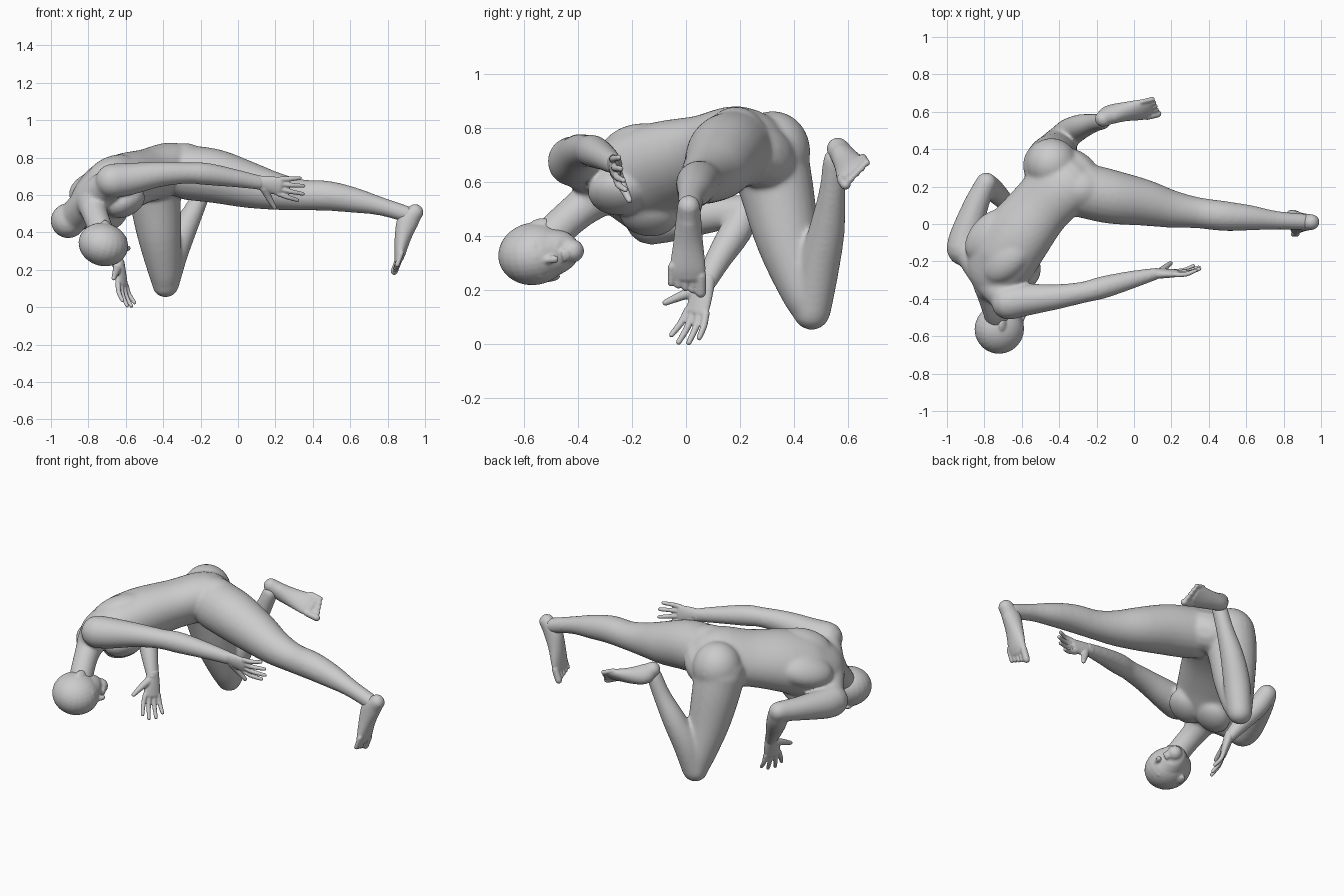
import bpy, bmesh, math
from mathutils import Vector, Matrix

if "Cube" in bpy.data.objects:
    bpy.data.objects.remove(bpy.data.objects["Cube"])

V = Vector
bm = bmesh.new()


def loft(rings, side=(0, 0, 1), seg=24, sub=4):
    """Closed tube with dome ends through rings (x, y, z, half width, half depth)."""
    side = V(side)
    R = [V(r if len(r) == 5 else (*r, r[3])) for r in rings]
    P = [2 * R[0] - R[1]] + R + [2 * R[-1] - R[-2]]
    pts = []
    for i in range(1, len(P) - 2):
        a, b, c, d = P[i - 1:i + 3]
        for k in range(sub):
            t = k / sub
            pts.append(0.5 * (2 * b + (c - a) * t + (2 * a - 5 * b + 4 * c - d) * t * t
                              + (3 * b - a - 3 * c + d) * t ** 3))
    pts.append(R[-1])
    cen = [V(p[:3]) for p in pts]
    tan = [(cen[min(i + 1, len(cen) - 1)] - cen[max(i - 1, 0)]).normalized() for i in range(len(cen))]
    full = [(c, t, p[3], p[4]) for c, t, p in zip(cen, tan, pts)]

    def dome(e, s):
        c, t, a, b = e
        return [(c + t * s * min(a, b) * math.sin(q), t, a * math.cos(q), b * math.cos(q))
                for q in (0.45, 0.9, 1.3)]
    full = dome(full[0], -1)[::-1] + full + dome(full[-1], 1)
    loops = []
    for c, t, a, b in full:
        u = (side - t * side.dot(t)).normalized()
        v = t.cross(u)
        loops.append([bm.verts.new(c + u * a * math.cos(2 * math.pi * j / seg)
                                   + v * b * math.sin(2 * math.pi * j / seg)) for j in range(seg)])
    for l0, l1 in zip(loops, loops[1:]):
        for j in range(seg):
            bm.faces.new((l0[j], l0[(j + 1) % seg], l1[(j + 1) % seg], l1[j]))
    bm.faces.new(loops[0][::-1])
    bm.faces.new(loops[-1])


def blob(c, r, axes=((1, 0, 0), (0, 1, 0), (0, 0, 1))):
    """Ellipsoid with radii r along the given axes."""
    m = Matrix([V(a).normalized() * s for a, s in zip(axes, r)]).transposed().to_4x4()
    m.translation = V(c)
    bmesh.ops.create_uvsphere(bm, u_segments=24, v_segments=16, radius=1, matrix=m)


def finish(name, voxel, smooth):
    """Fuse everything built so far into one smooth skin."""
    global bm
    bmesh.ops.recalc_face_normals(bm, faces=bm.faces)
    mesh = bpy.data.meshes.new(name)
    bm.to_mesh(mesh)
    bm.free()
    bm = bmesh.new()
    ob = bpy.data.objects.new(name, mesh)
    bpy.context.collection.objects.link(ob)
    rm = ob.modifiers.new("skin", 'REMESH')
    rm.mode, rm.voxel_size, rm.use_smooth_shade = 'VOXEL', voxel, True
    sm = ob.modifiers.new("soften", 'SMOOTH')
    sm.factor, sm.iterations = .5, smooth


def hand(name, wrist, direction, thumb, bend):
    """Palm, four spread fingers bent towards the palm, and a thumb."""
    w, d = V(wrist), V(direction).normalized()
    s = V(thumb)
    s = (s - d * s.dot(d)).normalized()
    n = d.cross(s) * bend
    loft([(*(w - d * .02), .036, .029), (*(w + d * .05), .046, .024), (*(w + d * .105), .05, .019)], s)
    for k, ln in zip((1.5, .5, -.5, -1.5), (.11, .13, .125, .1)):
        f = (d + s * .13 * k).normalized()
        a = w + d * .105 + s * .027 * k
        loft([(*a, .0145), (*(a + f * ln * .5 + n * .004), .013),
              (*(a + f * ln + n * .025), .0105)], s, 12)
    a = w + d * .025 + s * .025
    loft([(*a, .024), (*(a + d * .035 + s * .05 + n * .015), .018),
          (*(a + d * .075 + s * .1 + n * .03), .012)], n, 12)
    finish(name, .005, 3)


def foot(name, heel, toe, dorsal, big):
    """Heel, instep, ball and five toes; big sets the side of the big toe."""
    h, e = V(heel), V(toe)
    d = (e - h).normalized()
    L = (e - h).length
    u = V(dorsal)
    u = (u - d * u.dot(d)).normalized()
    s = u.cross(d) * big
    table = [(.06, .03, .042, .044), (.22, .045, .047, .058), (.46, .032, .055, .045),
             (.7, .008, .066, .03), (.8, 0, .062, .022)]
    loft([(*(h + d * L * t + u * o), a, b) for t, o, a, b in table], s)
    for k in range(5):
        a = h + d * L * (.79 - .025 * k) + s * (.05 - .0265 * k - (.004 if k else 0))
        r = .02 if k == 0 else .0135
        loft([(*a, r), (*(a + d * L * .18 - u * .006), r)], s, 12)
    finish(name, .006, 3)


# torso: pelvis to neck base
W = V((.55, -.70, .46)).normalized()
S = V((.61, .76, .2)).normalized()
S = (S - W * S.dot(W)).normalized()
N = W.cross(S)                       # points out of the back
loft([(-.32, .27, .70, .17, .12), (-.38, .22, .73, .185, .14), (-.50, .09, .70, .175, .138),
      (-.62, -.06, .66, .192, .155), (-.705, -.18, .612, .2, .157), (-.76, -.27, .59, .17, .118),
      (-.775, -.335, .555, .09, .08)], W, 32)
# shoulder girdle, chest, shoulder blades and buttocks
loft([(-.67, -.41, .67, .083), (-.775, -.29, .59, .09, .088), (-.885, -.14, .475, .083)], S)
for k in (-1, 1):
    blob(V((-.69, -.18, .595)) + W * .085 * k - N * .09, (.105, .115, .07), (W, S, N))
    blob(V((-.69, -.13, .625)) + W * .085 * k + N * .065, (.11, .17, .085), (W, S, N))
blob((-.29, .185, .74), (.15, .125, .138))
blob((-.44, .32, .712), (.14, .14, .15))

# neck
loft([(-.78, -.31, .56, .085), (-.765, -.39, .50, .07), (-.74, -.47, .43, .067),
      (-.725, -.51, .38, .07)], W)

# left arm, reaching along the body
loft([(-.67, -.42, .675, .093), (-.58, -.405, .685, .087), (-.42, -.39, .71, .068),
      (-.27, -.365, .717, .057), (-.17, -.34, .712, .06), (-.02, -.3, .69, .049),
      (.12, -.265, .665, .039, .032)], (0, 0, 1))

# right arm, folded under
loft([(-.908, -.13, .462, .095), (-.897, -.06, .465, .087), (-.845, .1, .482, .068),
      (-.79, .22, .495, .057)], (0, 0, 1))
loft([(-.79, .22, .495, .055), (-.755, .185, .42, .06), (-.69, .12, .315, .049),
      (-.635, .07, .22, .038, .032)], (0, 1, 0))

# left leg, stretched out
loft([(-.27, .18, .72, .147), (-.12, .145, .70, .144), (.05, .115, .655, .125),
      (.2, .08, .62, .101), (.34, .06, .60, .083), (.48, .043, .595, .08),
      (.62, .033, .572, .068), (.76, .02, .54, .05), (.91, .012, .495, .044)], (0, 1, 0))

# right leg, kneeling with raised foot
loft([(-.45, .31, .68, .145), (-.44, .34, .55, .135), (-.42, .378, .38, .117),
      (-.395, .435, .2, .089), (-.39, .463, .122, .07)], (1, 0, 0))
loft([(-.385, .465, .122, .07), (-.345, .49, .28, .076), (-.285, .52, .42, .067),
      (-.215, .54, .56, .05), (-.165, .55, .68, .044)], (1, 0, 0))
finish("body", .009, 16)

# head: F face, D chin, E left ear
D = V((0, .97, .2)).normalized()
F = V((.95, 0, -.26))
F = (F - D * F.dot(D)).normalized()
E = F.cross(D)
H = V((-.715, -.553, .335))


def hp(f, d, e):
    return H + F * f + D * d + E * e


def face(c, r):
    blob(hp(*c), r, (F, D, E))


face((-.005, -.008, 0), (.134, .134, .114))
loft([(*hp(.015, .0, 0), .1, .108), (*hp(.03, .07, 0), .087, .092),
      (*hp(.05, .112, 0), .068, .068), (*hp(.066, .132, 0), .044, .044)], E, 32)
loft([(*hp(.112, .015, 0), .011), (*hp(.123, .045, 0), .014), (*hp(.132, .064, 0), .016, .014)], E, 12)
face((.104, .098, 0), (.016, .009, .027))
face((.102, .112, 0), (.016, .009, .024))
for k in (-1, 1):
    face((.097, -.002, .04 * k), (.018, .012, .034))    # brow
    face((.095, .026, .038 * k), (.014, .01, .018))     # eyelid
    blob(hp(-.015, .035, .108 * k), (.025, .037, .012), (F + E * -.4 * k, D, E + F * .4 * k))  # ear
finish("head", .006, 6)

# hands and feet
hand("left_hand", (.12, -.265, .665), (.24, .005, -.045), (.1, .2, -1), 1)
hand("right_hand", (-.635, .07, .22), (.03, -.06, -.2), (-.6, -1, 0), -1)
foot("left_foot", (.985, .01, .515), (.825, .005, .185), (-1, 0, -.3), -1)
foot("right_foot", (-.17, .54, .75), (.135, .635, .612), (-.5, .55, -.7), 1)
